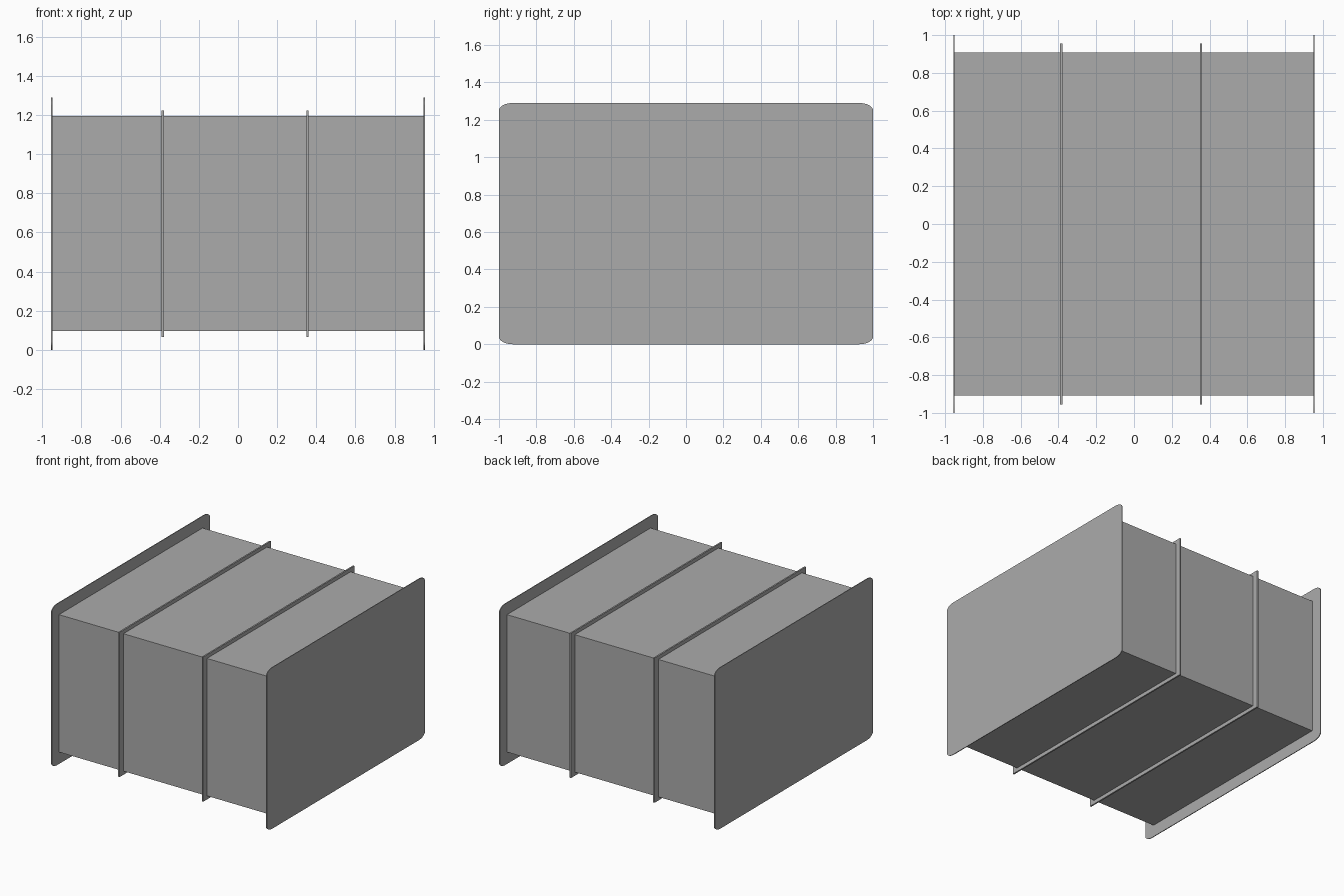
import bpy
import bmesh
from math import sin, cos, pi

cube = bpy.data.objects.get("Cube")
if cube:
    bpy.data.objects.remove(cube, do_unlink=True)

# Single grey finish
grey = bpy.data.materials.new("plain_grey")
grey.use_nodes = True
colour = (0.41, 0.41, 0.41, 1.0)
grey.diffuse_color = colour
grey.node_tree.nodes["Principled BSDF"].inputs["Base Color"].default_value = colour

CENTRE_Z = 0.645


def slab(name, x, thickness, half_y, half_z, corner_y=0.0, corner_z=0.0, steps=8):
    """Upright slab across x, with optional elliptical corners."""
    outline = []
    for quarter, (sy, sz) in enumerate([(1, 1), (-1, 1), (-1, -1), (1, -1)]):
        cy, cz = sy * (half_y - corner_y), sz * (half_z - corner_z)
        if corner_y == 0:
            outline.append((cy, cz))
            continue
        for i in range(steps + 1):
            a = (quarter + i / steps) * pi / 2
            outline.append((cy + corner_y * cos(a), cz + corner_z * sin(a)))
    bm = bmesh.new()
    verts = [bm.verts.new((-thickness / 2, y, z)) for y, z in outline]
    face = bm.faces.new(verts)
    moved = bmesh.ops.extrude_face_region(bm, geom=[face])["geom"]
    bmesh.ops.translate(bm, vec=(thickness, 0, 0),
                        verts=[g for g in moved if isinstance(g, bmesh.types.BMVert)])
    bmesh.ops.recalc_face_normals(bm, faces=bm.faces)
    mesh = bpy.data.meshes.new(name)
    bm.to_mesh(mesh)
    bm.free()
    mesh.materials.append(grey)
    obj = bpy.data.objects.new(name, mesh)
    obj.location = (x, 0, CENTRE_Z)
    bpy.context.collection.objects.link(obj)
    return obj


# Main duct
slab("duct_body", 0, 1.904, 0.908, 0.55)

# End flanges with rounded corners
for side, x in (("right", -0.952), ("left", 0.952)):
    slab(side + "_end_flange", x, 0.006, 1.0, CENTRE_Z, 0.075, 0.04)

# Stiffening ribs around the duct
for side, x in (("right", -0.385), ("left", 0.355)):
    slab(side + "_rib", x, 0.012, 0.956, 0.579)
